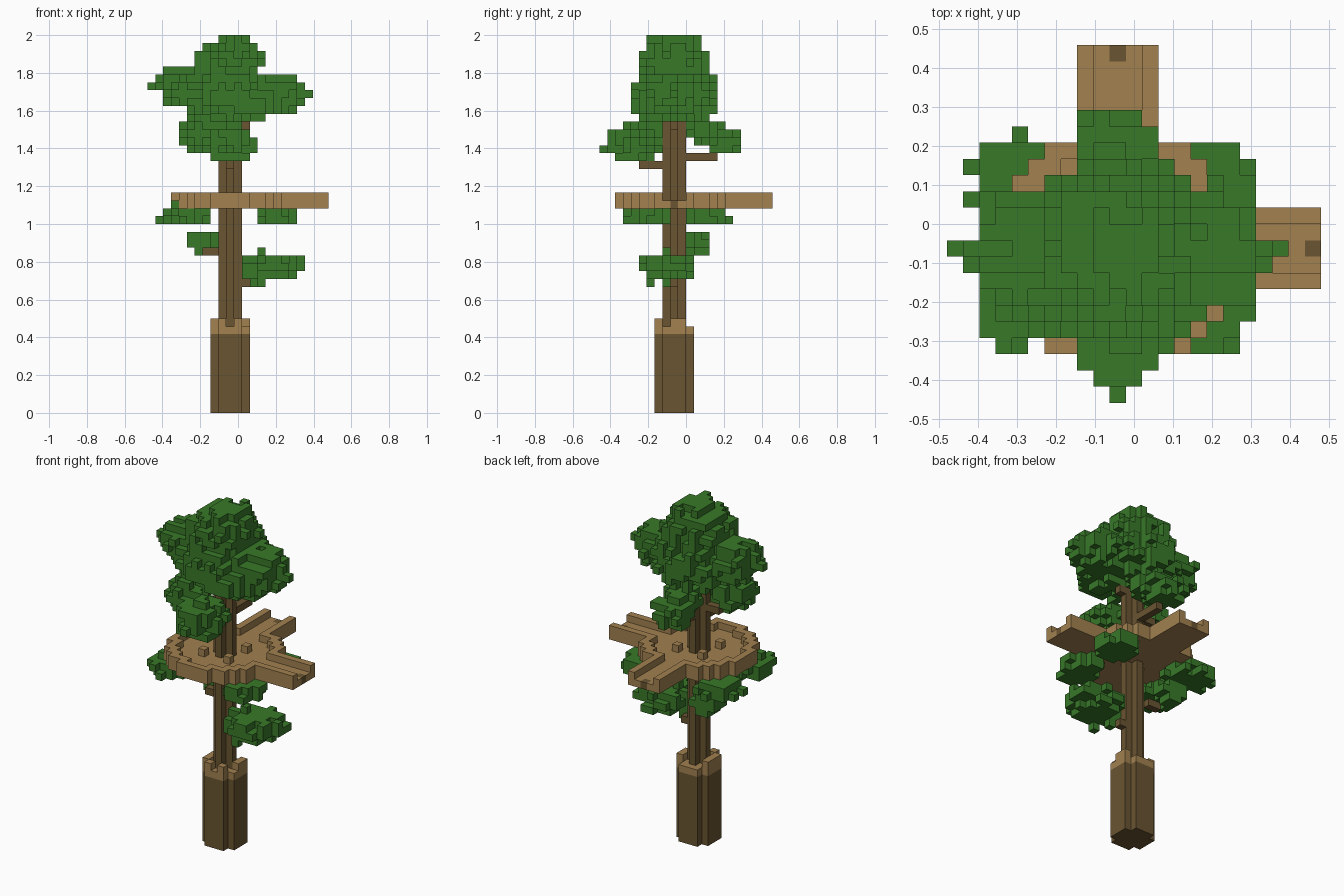
import bpy, bmesh, random
from mathutils import Vector

random.seed(4)
if "Cube" in bpy.data.objects:
    bpy.data.objects.remove(bpy.data.objects["Cube"], do_unlink=True)

UNIT = 1 / 24                       # edge of one block
CENTRE = Vector((-1, -1.5, 0.5))    # trunk axis, in blocks
SIDES = [(1, 0, 0), (-1, 0, 0), (0, 1, 0), (0, -1, 0), (0, 0, 1), (0, 0, -1)]


def material(name, colour):
    mat = bpy.data.materials.new(name)
    mat.use_nodes = True
    mat.diffuse_color = (*colour, 1)
    bsdf = mat.node_tree.nodes["Principled BSDF"]
    bsdf.inputs["Base Color"].default_value = (*colour, 1)
    bsdf.inputs["Roughness"].default_value = 0.9
    return mat


BARK = material("dark bark", (0.142, 0.09, 0.031))
WOOD = material("light wood", (0.36, 0.22, 0.079))
LEAF = material("leaf green", (0.04, 0.19, 0.022))


def block_object(name, cells, *mats, rule=None):
    """Turn a set of block cells into a mesh of its exposed faces."""
    bm = bmesh.new()
    corners = {}

    def corner(p):
        key = tuple(round(2 * c) for c in p)
        if key not in corners:
            corners[key] = bm.verts.new((p + CENTRE) * UNIT)
        return corners[key]

    for cell in sorted(cells):
        for side in SIDES:
            n, c = Vector(side), Vector(cell)
            if tuple(int(a) for a in c + n) in cells:
                continue
            u = Vector((side[2], side[0], side[1]))
            v = n.cross(u)
            ring = [(-u - v), (u - v), (u + v), (v - u)]
            face = bm.faces.new([corner(c + (n + r) / 2) for r in ring])
            face.material_index = rule(cell, n) if rule else 0
    mesh = bpy.data.meshes.new(name)
    bm.to_mesh(mesh)
    bm.free()
    for mat in mats:
        mesh.materials.append(mat)
    obj = bpy.data.objects.new(name, mesh)
    bpy.context.collection.objects.link(obj)
    return obj


def box(xs, ys, zs):
    return {(i, j, k) for i in xs for j in ys for k in zs}


def span(a, b):
    return range(a, b + 1)


def clump(centre, radii):
    """Ragged ellipsoid of leaf blocks."""
    cells = set()
    ranges = [span(int(c - r) - 2, int(c + r) + 2) for c, r in zip(centre, radii)]
    for cell in sorted(box(*ranges)):
        d = sum(((a - c) / r) ** 2 for a, c, r in zip(cell, centre, radii))
        if d < 1 + random.uniform(-0.38, 0.28):
            cells.add(cell)
    # drop blocks that float free
    return {c for c in cells
            if any(tuple(a + b for a, b in zip(c, s)) in cells for s in SIDES)}


# Trunk: cross-shaped column
trunk = {c for c in box(span(-1, 1), span(-1, 1), span(10, 38)) if c[0] * c[1] == 0}
block_object("trunk", trunk, BARK)

# Thick base with a pale, broken rim
base = {c for c in box(span(-2, 2), span(-2, 2), span(0, 11))
        if abs(c[0] * c[1]) < 4}
base -= box(span(-1, 1), span(-1, 1), [11])
base -= box(span(-2, 2), [2], [11]) | {(0, -2, 11), (2, -1, 11)}
block_object("trunk_base", base, BARK, WOOD, rule=lambda c, n: int(c[2] >= 10))

# Round deck with two walkways and a raised edge
def on_deck(i, j, reach=12):
    return (i * i + j * j <= 53 or (abs(j) <= 2 and 0 <= i <= reach)
            or (abs(i) <= 2 and 0 <= j <= reach))


# Walkway ends carry a dark block, pale underneath
deck = {c for c in box(span(-7, 12), span(-7, 12), [26]) if on_deck(c[0], c[1])}
block_object("deck", deck, WOOD, BARK,
             rule=lambda c, n: int(c[:2] in ((12, 0), (0, 12)) and n.z >= 0))
rim = {(i, j, 27) for i, j, k in deck
       if not all(on_deck(i + a, j + b, 13) for a in span(-1, 1) for b in span(-1, 1))}
block_object("deck_rim", rim, WOOD)
block_object("deck_stubs", box([-2, 2], [-2, 2], [27]), WOOD)

# Branches reaching into the leaf clumps
branches = {
    "front": box([0], span(-4, -2), [31]) | box([0], span(-6, -4), [32]),
    "back": box([0], span(2, 5), [32]),
    "left_top": box([2], [0], [36]),
    "right_top": box(span(-3, -2), [0], [33]),
    "right_low": box(span(-3, -2), [1], [20]),
    "left_low": box([2], [0], [16]),
}
for name, cells in branches.items():
    block_object(name + "_branch", cells, BARK)

# Crown: stacked mounds with side lobes and single-block tips
crown = (clump((0, 0, 40), (5.8, 5.6, 3.7))
         | clump((-0.3, 0, 43.3), (4.7, 4.6, 4.5))
         | clump((3.6, -2.6, 39), (2.6, 2.6, 2.6)))
crown &= (box(span(-6, 6), span(-5, 5), span(37, 42)) | box(span(-4, 4), span(-4, 4), span(43, 45))
          | box(span(-3, 3), span(-3, 4), [46]) | box(span(-3, 2), span(-3, 3), [47]))
left_lobe = clump((6, 0, 40), (3.3, 3.8, 2.6))
left_lobe &= box(span(0, 8), span(-5, 4), span(38, 42)) | box([9], span(-1, 1), span(38, 41))
right_lobe = clump((-6.5, 0, 41), (3, 3.8, 2.5))
right_lobe &= box(span(-8, 0), span(-5, 4), span(39, 43)) | box([-9], span(-1, 1), [41, 42])
lower_lobe = clump((-4, -2.6, 35.2), (2.7, 3, 2.3)) & box(span(-6, -1), span(-5, 5), span(33, 38))
tips = box([-10, -9], [0], [41]) | box([9, 10], [0], [40]) | box([-1], [-1, 0], [47])
block_object("crown_leaves", (crown | left_lobe | right_lobe | lower_lobe | tips) - trunk, LEAF)

# Separate leaf clumps
front = clump((0, -5.4, 33.7), (3, 3.2, 2.6)) & box(span(-3, 3), span(-8, -2), span(32, 36))
front -= box(span(-3, 3), [-8], [32, 36])
block_object("front_leaves", front | box([0], [-9, -8], [33]) | box(span(-2, 2), [-6, -5], [32]), LEAF)
back = clump((-0.2, 5.9, 34.1), (2.7, 2.5, 1.8)) | clump((-0.2, 4, 35.3), (2.6, 2.4, 1.5))
back &= box(span(-2, 2), span(2, 8), span(33, 36))
block_object("back_leaves", back, LEAF)
right_low = clump((-3.7, 3, 21.2), (2.2, 1.9, 1.7)) & box(span(-5, -2), span(2, 4), span(20, 22))
block_object("right_low_leaves", right_low, LEAF)
left_low = clump((5.5, -1, 18), (4.1, 3.6, 1.9)) & box(span(2, 9), span(-4, 2), span(17, 19))
block_object("left_low_leaves", left_low | {(4, -1, 20), (4, -3, 16), (3, -1, 16)}, LEAF)

# Leaves tucked under the four quarters of the deck
quarters = {"front_right": (-5.9, -3.3), "back_right": (-6, 4),
            "front_left": (5.8, -3.5), "back_left": (6, 4)}
extras = {"front_right": {(-7, -4, 25), (-7, -4, 26)},
          "back_right": box([-6], [6, 7], [24]) | box([-9, -8], [3, 5], [24])}
for name, (i, j) in quarters.items():
    under = clump((i, j, 24.5), (3.1 if i < 0 else 2.6, 2.9, 1.5))
    under &= box(span(-8, 8), span(-6, -1), [24, 25]) | box(span(-8, 8), span(2, 6), [24, 25])
    block_object(name + "_under_leaves", under | extras.get(name, set()), LEAF)
